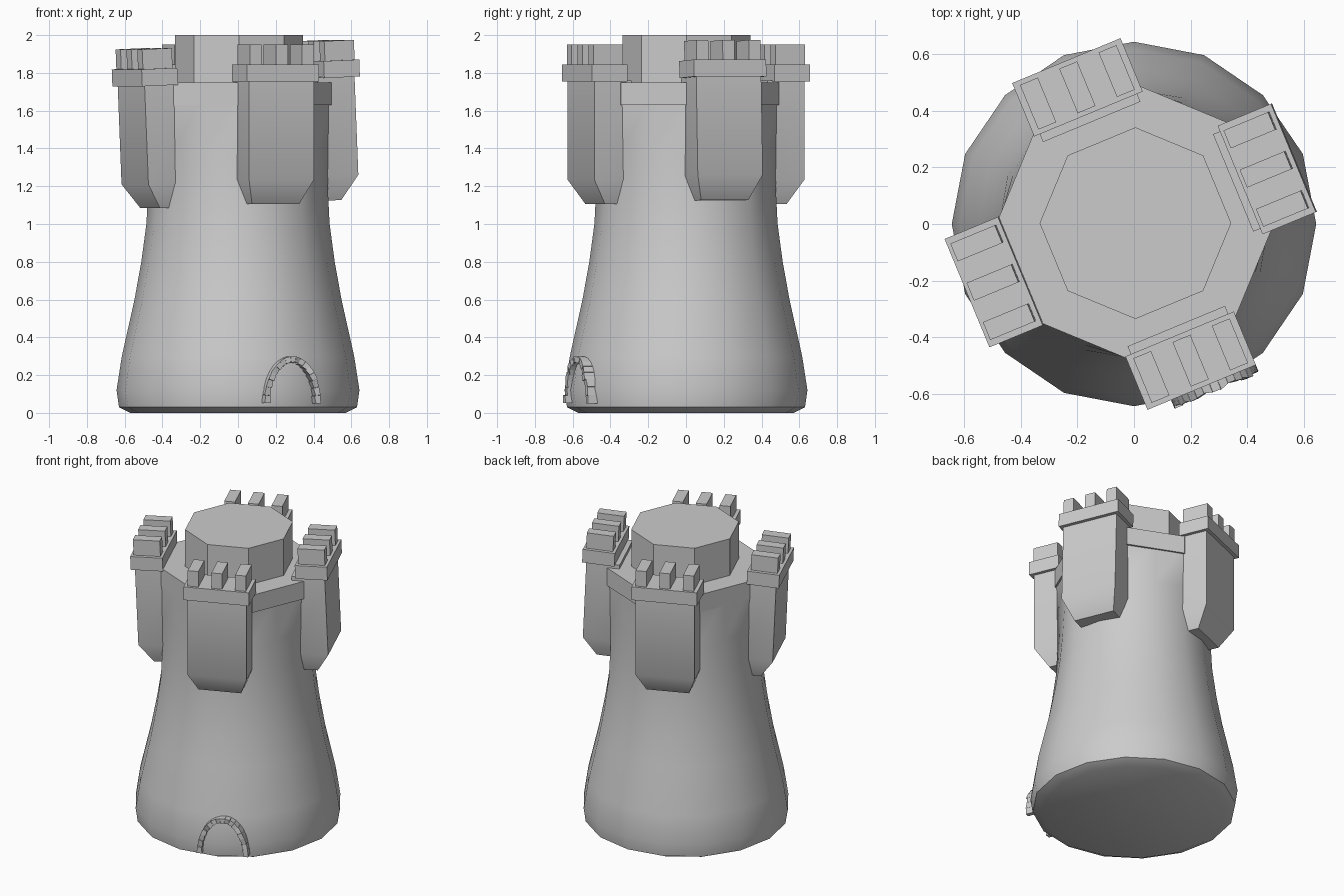
import bpy, bmesh, random
from math import radians, sin, cos, pi, atan2
from mathutils import Matrix, Vector

random.seed(4)
cube = bpy.data.objects.get("Cube")
if cube:
    bpy.data.objects.remove(cube, do_unlink=True)


def finish(name, bm, matrix=Matrix()):
    bm.transform(matrix)
    bmesh.ops.recalc_face_normals(bm, faces=bm.faces)
    mesh = bpy.data.meshes.new(name)
    bm.to_mesh(mesh)
    bm.free()
    obj = bpy.data.objects.new(name, mesh)
    bpy.context.collection.objects.link(obj)
    bpy.ops.object.select_all(action="DESELECT")
    obj.select_set(True)
    bpy.context.view_layer.objects.active = obj
    bpy.ops.object.shade_smooth_by_angle(angle=radians(38))
    return obj


def loft(bm, rings):
    """Skin a stack of equal-sized point rings and cap both ends."""
    loops = [[bm.verts.new(p) for p in ring] for ring in rings]
    n = len(loops[0])
    for low, high in zip(loops, loops[1:]):
        for i in range(n):
            j = (i + 1) % n
            bm.faces.new((low[i], low[j], high[j], high[i]))
    bm.faces.new(loops[0][::-1])
    bm.faces.new(loops[-1])


def rect(x0, x1, half, z):
    return [(x0, -half, z), (x1, -half, z), (x1, half, z), (x0, half, z)]


def octagon(radius, z):
    return [(radius * cos(i * pi / 4), radius * sin(i * pi / 4), z) for i in range(8)]


# Tower wall: flared round base blending into an octagonal neck
# Each row is height, radius at the octagon corners, radius between them
profile = [
    (0.0, 0.57, 0.57), (0.03, 0.63, 0.63), (0.12, 0.643, 0.645),
    (0.3, 0.615, 0.618), (0.6, 0.548, 0.548), (0.8, 0.512, 0.51),
    (1.0, 0.485, 0.48), (1.2, 0.475, 0.462), (1.4, 0.478, 0.45),
    (1.7, 0.482, 0.446),
]
bm = bmesh.new()
loft(bm, [[((b if i % 2 else a) * cos(i * pi / 8),
            (b if i % 2 else a) * sin(i * pi / 8), z) for i in range(16)]
          for z, a, b in profile])
finish("tower_wall", bm)

# Octagonal rim and raised roof block
shift = Matrix.Translation((0.005, 0.003, 0))
for name, radius, z0, z1 in (("tower_rim", 0.49, 1.63, 1.75),
                             ("roof_block", 0.338, 1.74, 2.0)):
    bm = bmesh.new()
    loft(bm, [octagon(radius, z0), octagon(radius, z1)])
    finish(name, bm, shift)

# Four hanging turrets; the left and right pair leans slightly as one
turrets = (("front", -67.5, 0), ("left", 22.5, -2.4),
           ("back", 112.5, 0), ("right", 202.5, 2.4))
pivot = Matrix.Translation((0, 0, 1.5))
for side, angle, lean in turrets:
    place = (pivot @ Matrix.Rotation(radians(angle), 4, "Z")
             @ Matrix.Rotation(radians(lean), 4, "Y") @ pivot.inverted())

    bm = bmesh.new()
    loft(bm, [rect(0.39, 0.52, 0.135, 1.105), rect(0.39, 0.602, 0.186, 1.235),
              rect(0.39, 0.602, 0.186, 1.76)])
    finish(side + "_turret_body", bm, place)

    bm = bmesh.new()
    loft(bm, [rect(0.42, 0.624, 0.207, 1.755), rect(0.42, 0.624, 0.207, 1.845)])
    finish(side + "_turret_band", bm, place)

    bm = bmesh.new()
    for offset in (-0.15, 0, 0.15):
        base = [Vector(p) + Vector((0, offset, 0)) for p in rect(0.437, 0.607, 0.034, 1.84)]
        loft(bm, [base, [p + Vector((0, 0, 0.11)) for p in base]])
    finish(side + "_turret_merlons", bm, place)

# Doorway arch of rough stones
door = Matrix.Rotation(radians(-67.5), 4, "Z") @ Matrix.Translation((0, 0.045, 0.05))
bm = bmesh.new()
stones = 17
for i in range(stones):
    ends = []
    for k, thickness in ((i, 0.028), (i + 0.97, 0.04)):
        t = pi * k / stones
        center = Vector((0, 0.148 * cos(t), 0.236 * sin(t)))
        normal = Vector((0, cos(t) / 0.148, sin(t) / 0.236)).normalized()
        inner = center - normal * thickness * 0.5
        outer = center + normal * 0.014
        front = 0.65 + random.uniform(-0.006, 0.008)
        ends.append([inner + Vector((0.59, 0, 0)), outer + Vector((0.59, 0, 0)),
                     outer + Vector((front, 0, 0)), inner + Vector((front, 0, 0))])
    loft(bm, ends)
finish("door_arch_stones", bm, door)
